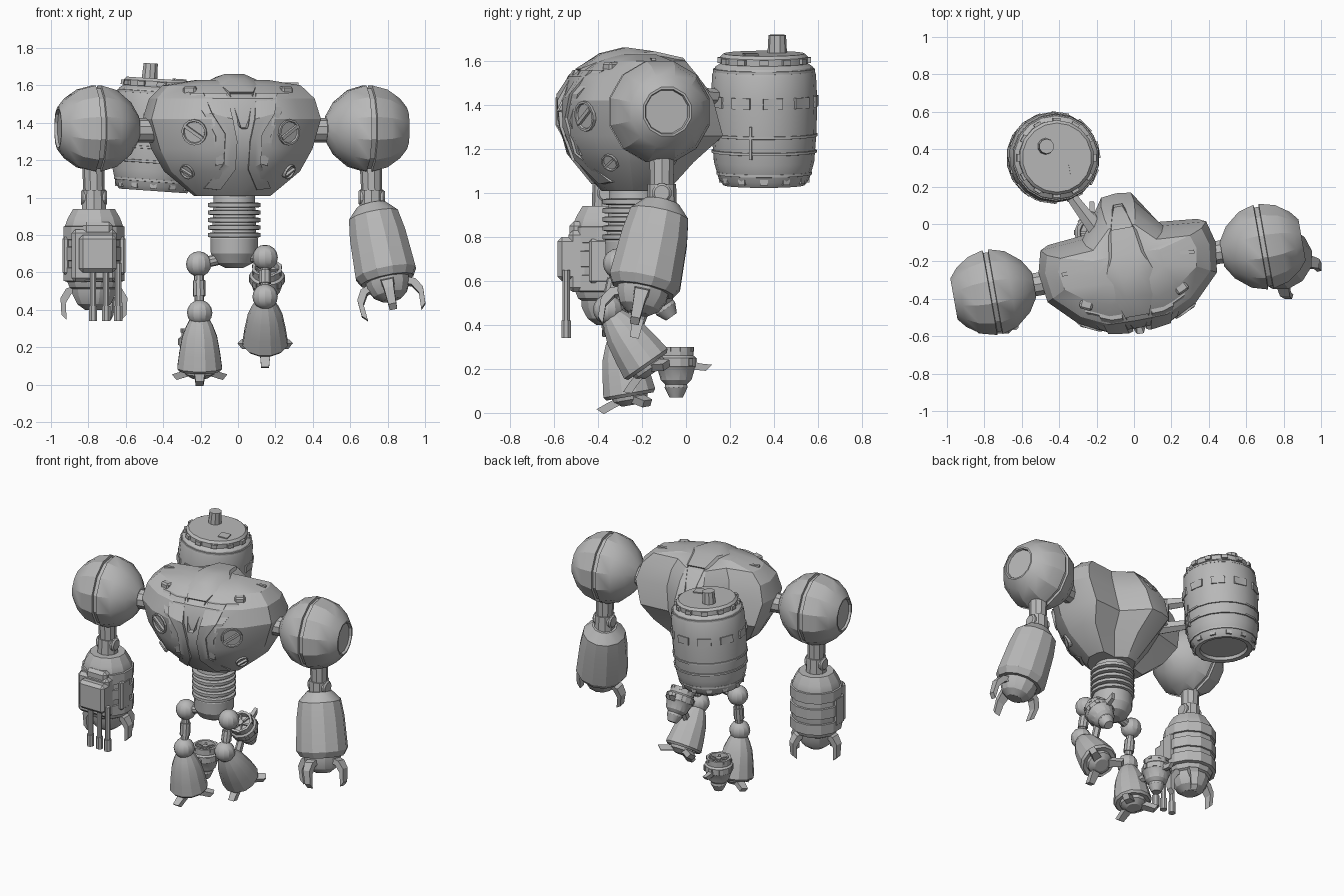
import bpy, bmesh
from math import sin, cos, pi, radians
from mathutils import Vector, Matrix, Euler
from mathutils.bvhtree import BVHTree

cube = bpy.data.objects.get("Cube")
if cube:
    bpy.data.objects.remove(cube)

grey = bpy.data.materials.new("plain_grey")
grey.use_nodes = True
grey.diffuse_color = (0.48, 0.48, 0.48, 1)
grey.node_tree.nodes["Principled BSDF"].inputs["Base Color"].default_value = (0.48, 0.48, 0.48, 1)
parts = []
WORLD = Matrix.Identity(4)


def finish(name, bm, m=WORLD):
    bmesh.ops.recalc_face_normals(bm, faces=bm.faces)
    mesh = bpy.data.meshes.new(name)
    bm.to_mesh(mesh)
    bm.free()
    ob = bpy.data.objects.new(name, mesh)
    bpy.context.collection.objects.link(ob)
    mesh.materials.append(grey)
    ob.matrix_world = m
    parts.append(ob)
    return ob


def frame(loc, rx=0, ry=0, rz=0):
    return Matrix.Translation(loc) @ Euler([radians(a) for a in (rx, ry, rz)]).to_matrix().to_4x4()


def skin(bm, rings):
    for a, b in zip(rings, rings[1:]):
        for i in range(len(a)):
            j = (i + 1) % len(a)
            bm.faces.new((a[i], a[j], b[j], b[i]))
    bm.faces.new(rings[0])
    bm.faces.new(rings[-1])


def lathe(name, profile, m=WORLD, n=12):
    """Revolve (height, radius) pairs around the local z axis."""
    bm = bmesh.new()
    skin(bm, [[bm.verts.new((r * cos(2 * pi * (i + .5) / n), r * sin(2 * pi * (i + .5) / n), z))
               for i in range(n)] for z, r in profile])
    return finish(name, bm, m)


def rod(name, a, b, r, r2=None, m=WORLD, n=10):
    a, b = Vector(a), Vector(b)
    turn = (b - a).to_track_quat('Z', 'Y').to_matrix().to_4x4()
    return lathe(name, [(0, r), ((b - a).length, r if r2 is None else r2)],
                 m @ Matrix.Translation(a) @ turn, n)


def box(name, loc, size, m=WORLD, rz=0, bevel=0):
    bm = bmesh.new()
    bmesh.ops.create_cube(bm, size=1)
    bmesh.ops.scale(bm, vec=size, verts=bm.verts)
    if bevel:
        bmesh.ops.bevel(bm, geom=bm.edges[:], offset=bevel, segments=1, affect='EDGES')
    return finish(name, bm, m @ frame(loc, rz=rz))


def ball(name, loc, r, m=WORLD):
    bm = bmesh.new()
    bmesh.ops.create_uvsphere(bm, u_segments=12, v_segments=8, radius=r)
    return finish(name, bm, m @ Matrix.Translation(loc))


def claw(name, m, angle, pts, width):
    """Bent finger: tapered strip through (radius, height) points."""
    bm = bmesh.new()
    rings = []
    for k, (r, z) in enumerate(pts):
        w, t = width * (1 - .15 * k) / 2, .014
        rings.append([bm.verts.new(p) for p in
                      ((r - t, -w, z - t), (r + t, -w, z + t), (r + t, w, z + t), (r - t, w, z - t))])
    skin(bm, rings)
    finish(name, bm, m @ frame((0, 0, 0), rz=angle))


def studs(name, count, r, z, size, m, start=0):
    for i in range(count):
        a = start + 360 * i / count
        p = (r * cos(radians(a)), r * sin(radians(a)), z)
        box(f"{name}_{i}", p, size, m, a)


# Torso: one outline scaled at each height, with a central back fin
T = frame((-.03, -.22, 0), rz=10)
half = [(0, -.34), (.17, -.335), (.32, -.26), (.46, -.12), (.48, .05), (.45, .18), (.22, .2),
        (.09, .38), (0, .39)]
outline = half + [(-x, y) for x, y in half[-2:0:-1]]
levels = [(1.01, .43, .46, .35), (1.14, .76, .8, .65), (1.26, .9, .97, 1), (1.42, 1, 1, .88),
          (1.53, .93, .88, .7), (1.6, .78, .58, .55), (1.63, .4, .3, .3)]
bm = bmesh.new()
skin(bm, [[bm.verts.new((x * sx, y * (f if y < 0 else b), z)) for x, y in outline]
          for z, sx, f, b in levels])
bmesh.ops.recalc_face_normals(bm, faces=bm.faces)
surface = BVHTree.FromBMesh(bm)
finish("torso", bm, T)


def on_chest(x, z):
    return surface.ray_cast(Vector((x, -2, z)), Vector((0, 1, 0)))[:2]


# Raised chest armour strips
def chest_strip(name, inner, outer, side, lift):
    bm = bmesh.new()
    rows = []
    for (xa, za), (xb, zb) in zip(inner, outer):
        row = []
        for t in (0, .5, 1):
            p = on_chest(side * (xa + (xb - xa) * t), za + (zb - za) * t)[0]
            row.append(bm.verts.new(p + Vector((0, .02, 0))))
        rows.append(row)
    for a, b in zip(rows, rows[1:]):
        for i in (0, 1):
            bm.faces.new((a[i], a[i + 1], b[i + 1], b[i]))
    new = bmesh.ops.extrude_face_region(bm, geom=bm.faces[:])["geom"]
    bmesh.ops.translate(bm, vec=(0, -.02 - lift, 0), verts=[v for v in new if isinstance(v, bmesh.types.BMVert)])
    finish(name, bm, T)


for side, word in ((1, "left"), (-1, "right")):
    chest_strip(word + "_chest_rib", [(.08, 1.56), (.06, 1.42), (.035, 1.3), (.035, 1.15), (.1, 1.04)],
                [(.2, 1.56), (.17, 1.45), (.1, 1.34), (.1, 1.18), (.18, 1.05)], side, .022)
    chest_strip(word + "_chest_plate", [(.2, 1.56), (.17, 1.45), (.1, 1.34), (.1, 1.18)],
                [(.27, 1.56), (.21, 1.45), (.15, 1.33), (.14, 1.17)], side, .01)
    # Round lamps with slot bars
    for label, x, z, r in (("large", .255, 1.35, .07), ("small", .275, 1.14, .042)):
        p, normal = on_chest(side * x, z)
        L = T @ Matrix.Translation(p) @ normal.to_track_quat('Z', 'Y').to_matrix().to_4x4()
        lathe(f"{word}_{label}_lamp", [(-.03, r), (.012, r), (.012, r * .85), (.002, r * .8)], L, 14)
        box(f"{word}_{label}_lamp_bar", (0, 0, .008), (r * 1.7, r * .25, .02), L, side * 35)
    box(word + "_top_vent", (side * .24, -.13, 1.565), (.07, .14, .06), T, side * 25, .01)
    box(word + "_top_seam", (side * .25, .02, 1.605), (.22, .02, .02), T, side * -5)

# Cockpit hood with recessed front and back windows
bm = bmesh.new()
for x, y, z in ((.06, .2, 1.615), (.025, .33, 1.46), (.1, .14, 1.595), (.08, .06, 1.645),
                (.125, -.04, 1.63), (.05, -.06, 1.662), (.1, -.18, 1.605), (.04, -.17, 1.635),
                (.065, -.275, 1.565), (.018, -.372, 1.37), (.07, -.2, 1.45)):
    for s in (1, -1):
        bm.verts.new((s * x, y, z))
bmesh.ops.convex_hull(bm, input=bm.verts)
bmesh.ops.dissolve_limit(bm, angle_limit=radians(4), verts=bm.verts, edges=bm.edges)
bmesh.ops.recalc_face_normals(bm, faces=bm.faces)
panes = [f for f in bm.faces if abs(f.normal.x) < .1 and abs(f.normal.y) > .6 and f.normal.z > 0]
bmesh.ops.inset_individual(bm, faces=panes, thickness=.016, depth=-.035)
finish("cockpit_hood", bm, T)

# Shoulders: split spheres with an outer recessed disc
for side, word, off in ((1, "left", -.012), (-1, "right", 0)):
    S = T @ frame((side * .74 + off, -.016 + off, 1.37), ry=90 * side)
    lathe(word + "_shoulder", [(-.225, .07), (-.18, .145), (-.1, .212), (-.015, .238), (-.012, .222),
                               (.012, .222), (.015, .238), (.1, .215), (.17, .165), (.21, .115),
                               (.21, .105), (.195, .1)], S)
    rod(word + "_shoulder_shaft", (side * .36, -.016, 1.36), (side * .58, -.016, 1.36), .065, m=T)

# Arms: upper arm, elbow, forearm and three-fingered hand
finger = [(.08, -.43), (.135, -.45), (.165, -.5), (.16, -.59)]
left_profile = [(.01, .08), (-.05, .138), (-.16, .156), (-.37, .169), (-.41, .145), (-.41, .1)]
right_profile = [(-.01, .115), (-.06, .145), (-.1, .16), (-.37, .16), (-.43, .135), (-.45, .1)]
for word, x, y, rx, ry, profile, wrist, angles in (
        ("left", .715, -.11, -12, -12, left_profile, -.39, (0, 180, 270)),
        ("right", -.77, -.36, 0, 0, right_profile, -.42, (0, 180, 60))):
    rod(word + "_upper_arm", (x - .005, y, 1.2), (x, y, 1.0), .06, .055)
    lathe(word + "_elbow", [(-.07, .035), (-.06, .045), (.06, .045), (.07, .035)], frame((x, y, 1), ry=90))
    rod(word + "_wrist_neck", (x, y, 1.04), (x, y, .9), .065, .07)
    A = frame((x, y, .95), rx, ry)
    lathe(word + "_forearm", profile, A)
    lathe(word + "_hand", [(wrist - d, r) for d, r in ((0, .122), (.05, .118), (.1, .092), (.13, .05))], A)
    for a in angles:
        claw(f"{word}_finger_{a}", A, a, finger, .075)

# Right forearm bands, side brackets and triple gun
for i, z in enumerate((-.14, -.25, -.36)):
    lathe(f"forearm_band_{i}", [(z + .04, .15), (z + .035, .17), (z - .035, .17), (z - .04, .15)], A)
for s in (-1, 1):
    box(f"forearm_bracket_{s}", (s * .15, -.03, -.26), (.035, .1, .2), A, bevel=.01)
box("gun_body", (.02, -.17, -.25), (.2, .11, .2), A, bevel=.02)
box("gun_mount", (.0, -.11, -.26), (.24, .13, .28), A, bevel=.02)
box("gun_cover", (.02, -.12, -.13), (.16, .1, .1), A, bevel=.02)
for i, x in enumerate((-.005, .065, .13)):
    rod(f"gun_barrel_{i}", (x, -.185, -.3), (x, -.185, -.6), .018, m=A, n=8)
    rod(f"gun_muzzle_{i}", (x, -.185, -.53), (x, -.185, -.61), .024, m=A, n=8)

# Waist with ribs and pelvis
W = frame((-.02, -.24, 0))
lathe("pelvis", [(1.06, .11), (.8, .12), (.78, .13), (.7, .128), (.65, .1), (.625, .05)], W, 16)
for i in range(5):
    z = .96 - .04 * i
    lathe(f"waist_rib_{i}", [(z + .014, .125), (z + .01, .142), (z - .01, .142), (z - .014, .125)], W, 16)

# Legs with bell shins, clawed feet and calf thrusters
thruster = [(.08, .02), (.08, .06), (.11, .065), (.11, .08), (.07, .08), (.06, .092), (.02, .092),
            (.01, .085), (-.04, .07), (-.06, .05), (-.075, .052), (-.12, .03)]
for word, hip, knee, tilt, jet in (
        ("right", (-.21, -.28, .645), (-.205, -.31, .385), 10, (-.225, -.045, .19)),
        ("left", (.145, -.31, .68), (.145, -.355, .47), 35, (.155, -.135, .535))):
    hv, kv = Vector(hip), Vector(knee)
    rod(word + "_hip_bar", (-.02, -.25, .69), hip, .03)
    ball(word + "_hip", hip, .068)
    rod(word + "_thigh", hv, kv, .026)
    rod(word + "_thigh_sleeve", hv.lerp(kv, .34), hv.lerp(kv, .66), .034)
    ball(word + "_knee", knee, .068)
    K = frame(knee, tilt)
    lathe(word + "_shin", [(-.03, .05), (-.07, .072), (-.13, .096), (-.22, .113), (-.3, .124),
                           (-.315, .112), (-.31, .09)], K)
    lathe(word + "_foot", [(-.29, .09), (-.33, .082), (-.355, .045)], K)
    for a in (30, 150, 270):
        claw(f"{word}_toe_{a}", K, a, [(.04, -.325), (.09, -.34), (.145, -.36)], .06)
    J = frame(jet, tilt if word == "left" else 0)
    lathe(word + "_thruster", thruster, J, 14)
    studs(word + "_thruster_clamp", 8, .086, .04, (.02, .025, .035), J)
    studs(word + "_thruster_rim", 8, .076, .1, (.014, .02, .02), J, 20)
    for a in (0, 60, 120):
        box(f"{word}_thruster_spoke_{a}", (0, 0, .092), (.12, .012, .012), J, a)
    rod(word + "_thruster_hub", (0, 0, .08), (0, 0, .105), .02, m=J)
    claw(word + "_thruster_fin", J, 90, [(.06, .03), (.1, .02), (.15, .015)], .035)
    rod(word + "_thruster_arm", J @ Vector((0, 0, .03)), K @ Vector((0, .02, -.17)), .025, n=6)

# Leaning back tank with rim clamps, windows, belts and chimney
B = frame((-.433, .355, 1.34), ry=4) @ frame((0, 0, -1.34))
lathe("back_tank", [(1.06, .15), (1.04, .155), (1.035, .185), (1.06, .205), (1.14, .228), (1.27, .238),
                    (1.42, .242), (1.54, .236), (1.575, .222), (1.59, .2), (1.62, .2), (1.635, .185)], B, 18)
for i, (z, r) in enumerate(((1.265, .24), (1.19, .236), (1.56, .228), (1.09, .213))):
    lathe(f"tank_belt_{i}", [(z + .008, r - .01), (z + .006, r + .004), (z - .006, r + .004),
                             (z - .008, r - .01)], B, 18)
studs("rim_clamp", 12, .2, 1.605, (.025, .04, .025), B)
studs("base_clamp", 12, .196, 1.06, (.02, .035, .025), B)
studs("tank_window", 10, .235, 1.42, (.018, .09, .05), B, 10)
box("tank_hatch", (.1, -.06, 1.637), (.065, .065, .01), B, 10)
box("tank_latch", (.225, -.06, 1.24), (.02, .012, .15), B, -12)
rod("chimney", (-.06, .06, 1.62), (-.06, .06, 1.715), .045, .04, B)
for z in (1.27, 1.44):
    rod(f"tank_strut_{z}", (-.36, .18, z), (-.18, -.06, z), .03, .05, n=6)
box("tank_mount", (-.21, .02, 1.36), (.04, .1, .2), rz=30, bevel=.01)

# Soft shading with sharp edges kept
for ob in bpy.context.selected_objects:
    ob.select_set(False)
for ob in parts:
    ob.select_set(True)
bpy.context.view_layer.objects.active = parts[0]
bpy.ops.object.shade_smooth_by_angle(angle=radians(24))
